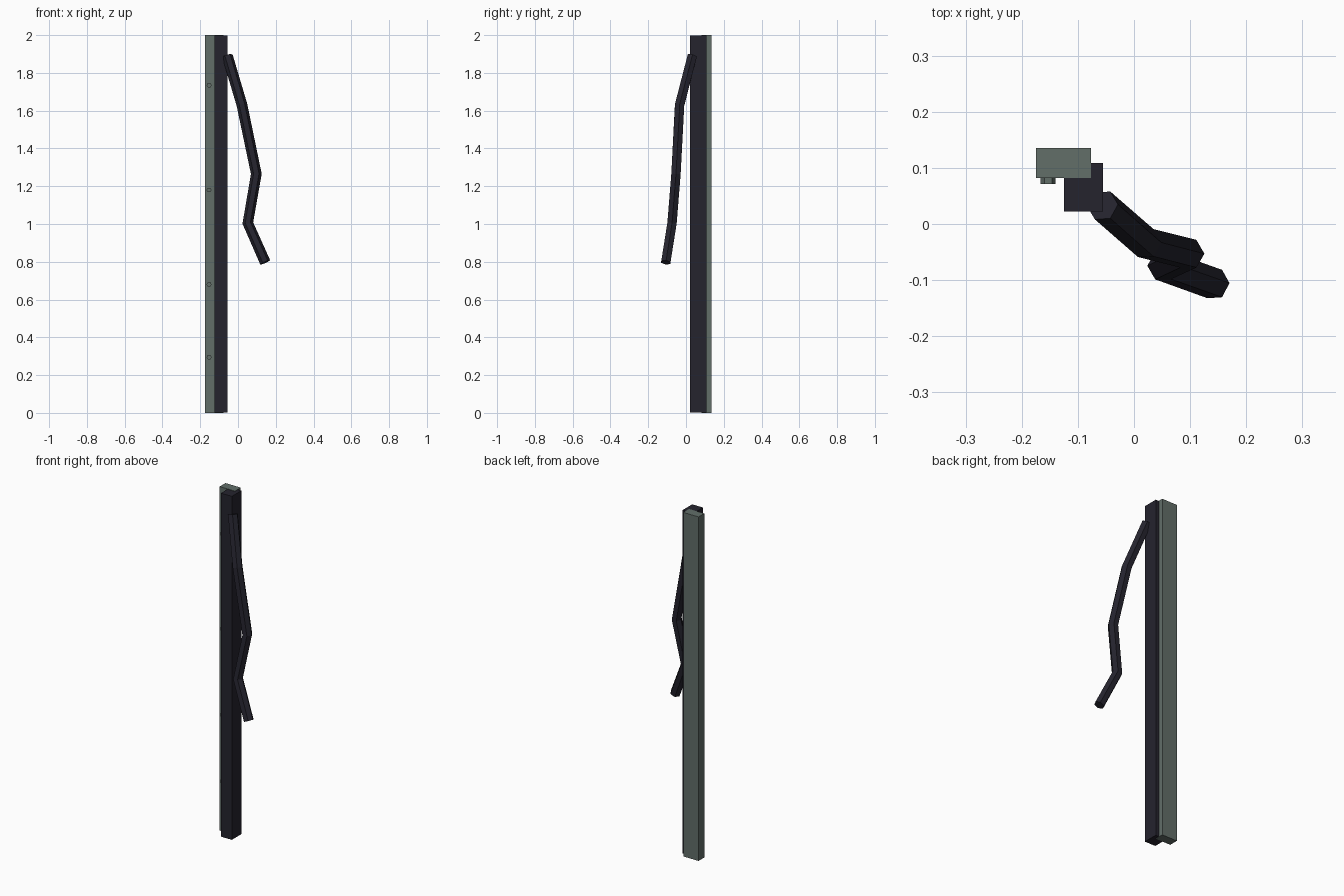
import bpy, bmesh, math
from mathutils import Vector

if "Cube" in bpy.data.objects:
    bpy.data.objects.remove(bpy.data.objects["Cube"])


def make_material(name, color):
    m = bpy.data.materials.new(name)
    m.diffuse_color = (*color, 1)
    m.use_nodes = True
    m.node_tree.nodes["Principled BSDF"].inputs["Base Color"].default_value = m.diffuse_color
    return m


GREY = make_material("grey green metal", (0.122, 0.156, 0.141))
DARK = make_material("dark blue black", (0.018, 0.017, 0.027))


def finish(name, bm, mat):
    bmesh.ops.recalc_face_normals(bm, faces=bm.faces)
    mesh = bpy.data.meshes.new(name)
    bm.to_mesh(mesh)
    bm.free()
    mesh.materials.append(mat)
    bpy.context.collection.objects.link(bpy.data.objects.new(name, mesh))


def box(name, lo, hi, mat):
    bm = bmesh.new()
    bmesh.ops.create_cube(bm, size=1)
    for v in bm.verts:
        v.co = [(a + b) / 2 + c * (b - a) for a, b, c in zip(lo, hi, v.co)]
    finish(name, bm, mat)


def hex_tube(name, points, radius, mat):
    """Six-sided tube with mitred joints and capped ends."""
    pts = [Vector(p) for p in points]
    bm = bmesh.new()
    rings = []
    for i, p in enumerate(pts):
        before = (p - pts[max(i - 1, 0)]).normalized()
        after = (pts[min(i + 1, len(pts) - 1)] - p).normalized()
        n = (before + after).normalized()
        u = Vector((1, 0, 0))
        u = (u - n * u.dot(n)).normalized()
        w = n.cross(u)
        rings.append([bm.verts.new(p + radius * (u * math.cos(k * math.pi / 3)
                                                 + w * math.sin(k * math.pi / 3)))
                      for k in range(6)])
    for a, b in zip(rings, rings[1:]):
        for k in range(6):
            j = (k + 1) % 6
            bm.faces.new((a[k], a[j], b[j], b[k]))
    bm.faces.new(rings[0])
    bm.faces.new(rings[-1])
    finish(name, bm, mat)


# Two upright rails, overlapping at one corner
box("back_rail", (-0.175, 0.082, 0), (-0.077, 0.135, 2), GREY)
box("front_rail", (-0.125, 0.022, 0.001), (-0.055, 0.109, 1.998), DARK)

# Hexagonal bolt heads on the back rail
for z in (0.295, 0.68, 1.18, 1.735):
    hex_tube("bolt", [(-0.153, 0.085, z), (-0.153, 0.071, z)], 0.0135, GREY)

# Dangling bent cable
hex_tube("hanging_cable",
         [(-0.056, 0.033, 1.89), (0.021, -0.034, 1.63), (0.097, -0.053, 1.265),
          (0.052, -0.074, 1.005), (0.144, -0.107, 0.797)], 0.0285, DARK)
